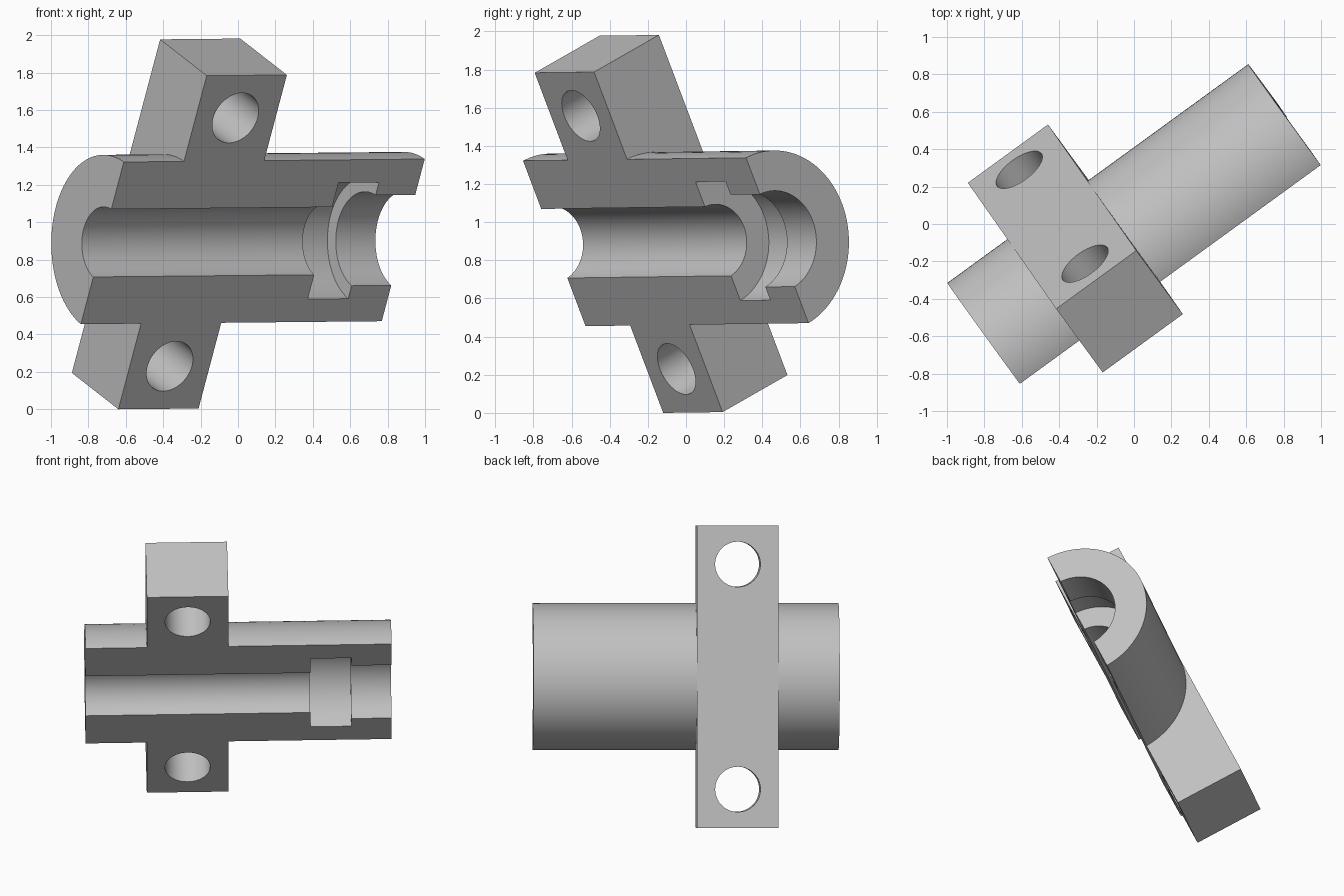
import bpy, bmesh, math
from mathutils import Matrix, Vector

if "Cube" in bpy.data.objects:
    bpy.data.objects.remove(bpy.data.objects["Cube"], do_unlink=True)

grey = bpy.data.materials.new("light_grey_metal")
grey.use_nodes = True
colour = (0.53, 0.53, 0.53, 1)
grey.diffuse_color = colour
grey.node_tree.nodes["Principled BSDF"].inputs["Base Color"].default_value = colour

LENGTH, RADIUS, KERF = 1.989, 0.478, 0.015
FLANGE_X, FLANGE_WIDTH, FLANGE_HALF = 0.663, 0.53, 0.982


def add_object(name, bm):
    bmesh.ops.recalc_face_normals(bm, faces=bm.faces)
    mesh = bpy.data.meshes.new(name)
    bm.to_mesh(mesh)
    bm.free()
    mesh.materials.append(grey)
    obj = bpy.data.objects.new(name, mesh)
    bpy.context.collection.objects.link(obj)
    return obj


def turned(name, profile, sides=96):
    """Closed solid turned about the x axis from (x, radius) points."""
    bm = bmesh.new()
    rings = []
    for x, r in profile:
        angles = [2 * math.pi * i / sides for i in range(sides)]
        rings.append([bm.verts.new((x, r * math.cos(a), r * math.sin(a))) for a in angles])
    for a, b in zip(rings, rings[1:]):
        for i in range(sides):
            j = (i + 1) % sides
            bm.faces.new((a[i], a[j], b[j], b[i]))
    bm.faces.new(rings[0])
    bm.faces.new(rings[-1])
    return add_object(name, bm)


def box(name, low, high):
    low, high = Vector(low), Vector(high)
    bm = bmesh.new()
    bmesh.ops.create_cube(bm, size=1, matrix=Matrix.Translation((low + high) / 2)
                          @ Matrix.Diagonal((*(high - low), 1)))
    return add_object(name, bm)


def combine(target, tool, operation):
    mod = target.modifiers.new(tool.name, "BOOLEAN")
    mod.operation, mod.solver, mod.object = operation, "EXACT", tool
    tool.hide_render = True
    bpy.context.view_layer.objects.active = target
    bpy.ops.object.modifier_apply(modifier=mod.name)
    bpy.data.objects.remove(tool, do_unlink=True)


# Round housing with a rectangular cross flange
housing = turned("half_bearing_housing", [(0, RADIUS), (LENGTH, RADIUS)])
flange = box("flange", (FLANGE_X - FLANGE_WIDTH / 2, -FLANGE_HALF, -RADIUS - 0.001),
             (FLANGE_X + FLANGE_WIDTH / 2, FLANGE_HALF, 0.2))
combine(housing, flange, "UNION")

# Stepped bore with a wide ring groove near the far end
bore = turned("bore_cutter", [(-0.1, 0.2), (1.46, 0.2), (1.46, 0.343),
                              (1.727, 0.343), (1.727, 0.267), (2.1, 0.267)])
combine(housing, bore, "DIFFERENCE")

# Bolt holes through both flange ends
for side in (-1, 1):
    hole = turned("hole_cutter", [(-1, 0.147), (1, 0.147)], 64)
    hole.data.transform(Matrix.Translation((FLANGE_X, side * 0.731, 0))
                        @ Matrix.Rotation(math.pi / 2, 4, "Y"))
    combine(housing, hole, "DIFFERENCE")

# Cut away the front half
combine(housing, box("half_cutter", (-1, -2, -KERF), (3, 2, 2)), "DIFFERENCE")

# Tilt into its pose: bore axis, flange axis, cut face normal
axis = Vector((0.809, 0.588, 0.008)).normalized()
up = Vector((0.242, -0.342, 0.908))
normal = axis.cross(up).normalized()
up = normal.cross(axis)
housing.data.transform(Matrix((axis, up, normal)).transposed().to_4x4())

# Centre it and stand it on the ground
points = [v.co for v in housing.data.vertices]
low = Vector([min(p[i] for p in points) for i in range(3)])
high = Vector([max(p[i] for p in points) for i in range(3)])
middle = (low + high) / 2
housing.data.transform(Matrix.Translation((-middle.x, -middle.y, -low.z)))

bpy.ops.object.select_all(action="DESELECT")
housing.select_set(True)
bpy.context.view_layer.objects.active = housing
bpy.ops.object.shade_smooth_by_angle(angle=math.radians(30))
